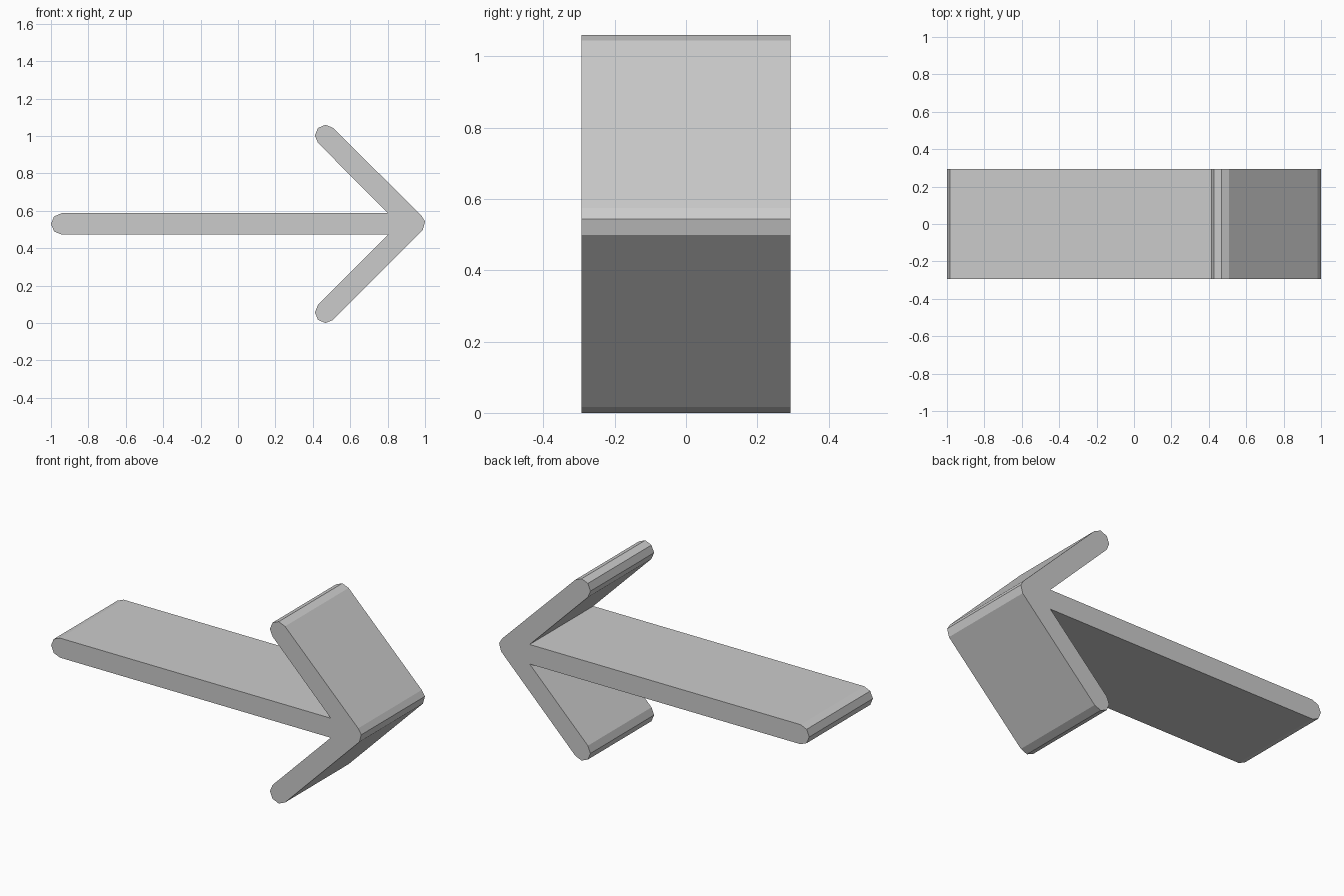
import bpy
import bmesh
from math import cos, sin, radians

if "Cube" in bpy.data.objects:
    bpy.data.objects.remove(bpy.data.objects["Cube"])

HALF_DEPTH = 0.293
RADIUS = 0.057
MID = 0.53


def arc(cx, cz, start, end):
    """Rounded bar end in 45 degree steps."""
    return [(cx + RADIUS * cos(radians(a)), cz + RADIUS * sin(radians(a)))
            for a in range(start, end + 1, 45)]


# Arrow outline, counter-clockwise: tip, upper barb, shaft end, lower barb
outline = [(0.988, 0.498), (1.0, 0.543), (0.98, 0.575)]
outline += arc(0.468, 1.003, 45, 225)
outline += [(0.803, MID + RADIUS)]
outline += arc(-0.943, MID, 90, 270)
outline += [(0.803, MID - RADIUS)]
outline += arc(0.468, RADIUS, 135, 315)

# Extrude the outline from front to back
bm = bmesh.new()
front = bm.faces.new([bm.verts.new((x, -HALF_DEPTH, z)) for x, z in outline])
result = bmesh.ops.extrude_face_region(bm, geom=[front], use_keep_orig=True)
moved = [v for v in result["geom"] if isinstance(v, bmesh.types.BMVert)]
bmesh.ops.translate(bm, verts=moved, vec=(0, 2 * HALF_DEPTH, 0))
bmesh.ops.recalc_face_normals(bm, faces=bm.faces)
mesh = bpy.data.meshes.new("arrow")
bm.to_mesh(mesh)
bm.free()
arrow = bpy.data.objects.new("arrow", mesh)
bpy.context.collection.objects.link(arrow)

# Plain grey
grey = bpy.data.materials.new("light grey")
grey.use_nodes = True
colour = (0.6, 0.6, 0.6, 1)
grey.diffuse_color = colour
grey.node_tree.nodes["Principled BSDF"].inputs["Base Color"].default_value = colour
mesh.materials.append(grey)
